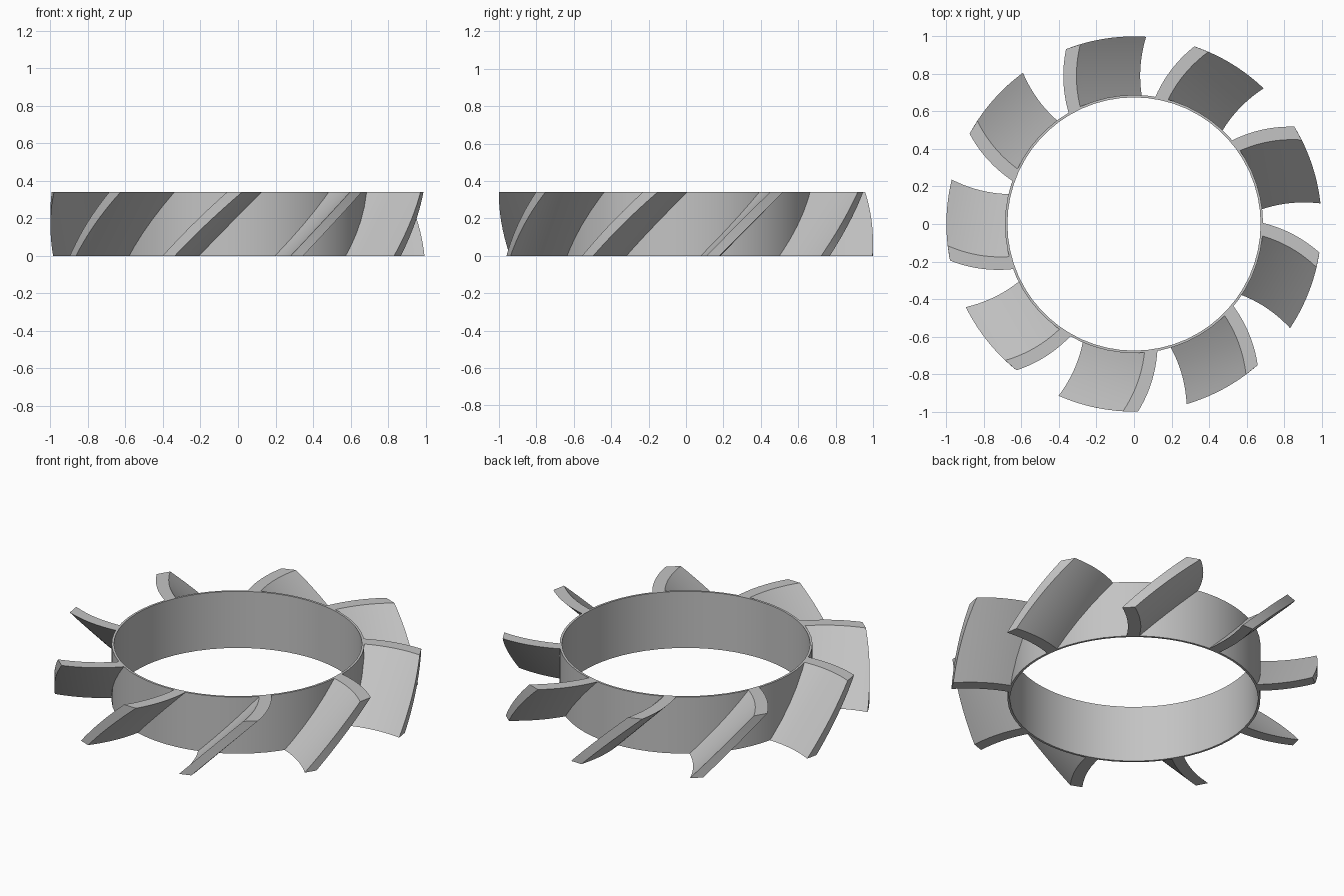
import bpy, bmesh, math

if "Cube" in bpy.data.objects:
    bpy.data.objects.remove(bpy.data.objects["Cube"], do_unlink=True)

HEIGHT = 0.34
RING_IN, RING_OUT, TIP = 0.675, 0.688, 1.0
BLADES = 9

grey = bpy.data.materials.new("plain grey")
grey.use_nodes = True
colour = (0.55, 0.55, 0.55, 1)
grey.diffuse_color = colour
grey.node_tree.nodes["Principled BSDF"].inputs["Base Color"].default_value = colour


def finish(name, bm):
    bmesh.ops.recalc_face_normals(bm, faces=bm.faces)
    mesh = bpy.data.meshes.new(name)
    bm.to_mesh(mesh)
    bm.free()
    obj = bpy.data.objects.new(name, mesh)
    bpy.context.collection.objects.link(obj)
    mesh.materials.append(grey)
    bpy.ops.object.select_all(action="DESELECT")
    obj.select_set(True)
    bpy.context.view_layer.objects.active = obj
    bpy.ops.object.shade_smooth_by_angle(angle=math.radians(30))
    return obj


def hub_ring(segments=60):
    bm = bmesh.new()
    profile = [(RING_IN, 0), (RING_OUT, 0), (RING_OUT, HEIGHT), (RING_IN, HEIGHT)]
    loops = []
    for i in range(segments):
        a = math.tau * i / segments
        loops.append([bm.verts.new((r * math.cos(a), r * math.sin(a), z)) for r, z in profile])
    for i in range(segments):
        p, q = loops[i], loops[(i + 1) % segments]
        for j in range(4):
            k = (j + 1) % 4
            bm.faces.new((p[j], p[k], q[k], q[j]))
    return finish("hub_ring", bm)


def blade_point(r, z, offset):
    # curved section sheared at 45 degrees, trimmed to radius r
    y = r
    for _ in range(20):
        x = 0.033 + 0.73 * (y - 0.79) ** 2 - z - offset
        y = math.sqrt(r * r - x * x)
    return x, y, z


def blade(index, steps=10, thickness=0.07):
    bm = bmesh.new()
    turn = math.tau * index / BLADES
    c, s = math.cos(turn), math.sin(turn)
    root = RING_OUT - 0.006
    sides = []
    for offset in (0, thickness):
        grid = []
        for i in range(steps + 1):
            row = []
            for j in range(steps + 1):
                x, y, z = blade_point(root + (TIP - root) * j / steps, HEIGHT * i / steps, offset)
                row.append(bm.verts.new((c * x - s * y, s * x + c * y, z)))
            grid.append(row)
        sides.append(grid)
    front, back = sides
    for g in sides:
        for i in range(steps):
            for j in range(steps):
                bm.faces.new((g[i][j], g[i][j + 1], g[i + 1][j + 1], g[i + 1][j]))
    # close the top, bottom, root and tip
    for e in (0, steps):
        for k in range(steps):
            bm.faces.new((front[e][k], front[e][k + 1], back[e][k + 1], back[e][k]))
            bm.faces.new((front[k][e], front[k + 1][e], back[k + 1][e], back[k][e]))
    return finish(f"blade_{index + 1}", bm)


hub_ring()
for n in range(BLADES):
    blade(n)
